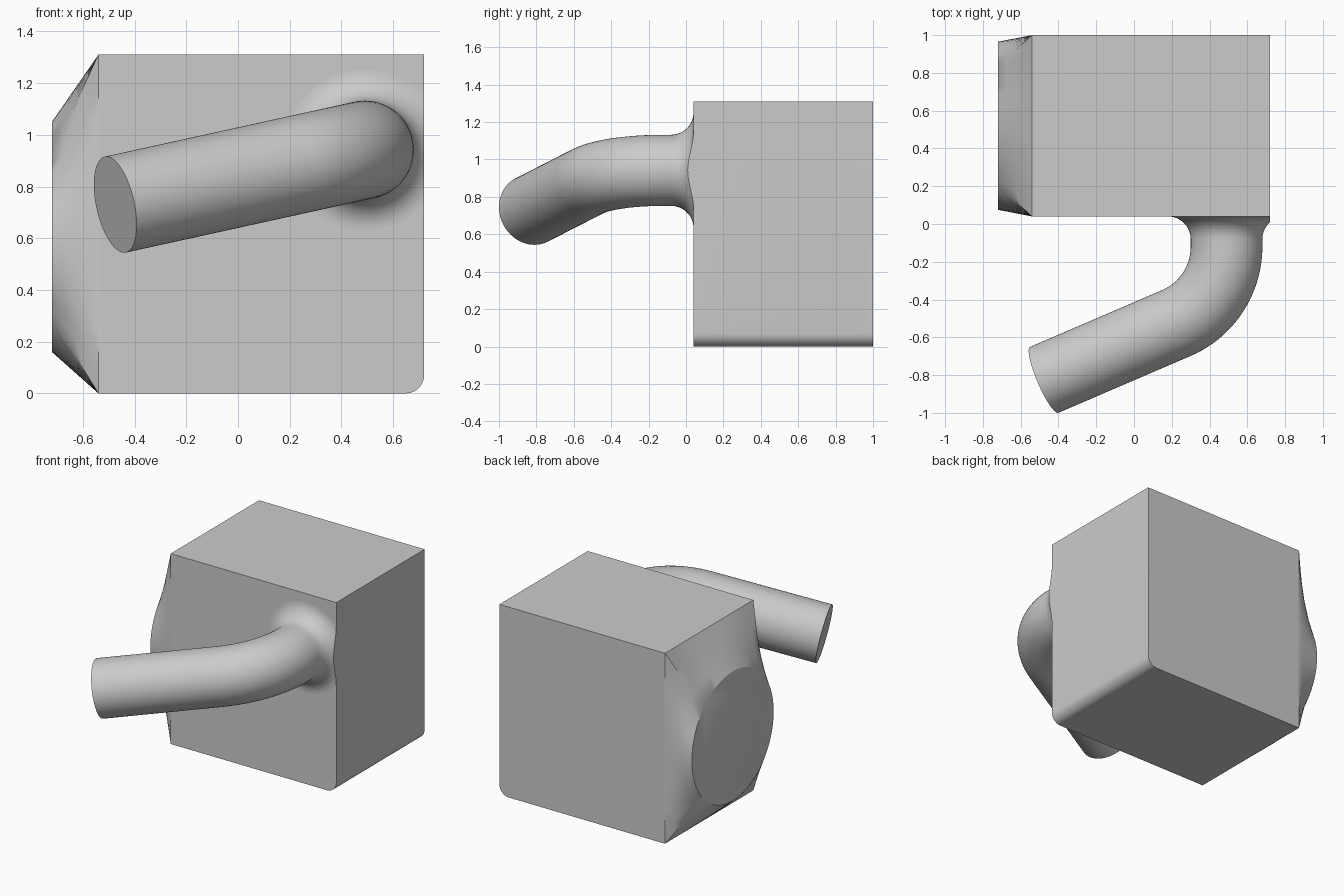
import bpy, bmesh, math
from mathutils import Vector

cube = bpy.data.objects.get("Cube")
if cube:
    bpy.data.objects.remove(cube, do_unlink=True)

grey = bpy.data.materials.new("plain grey")
grey.use_nodes = True
COLOR = (0.6, 0.6, 0.6, 1)
grey.diffuse_color = COLOR
grey.node_tree.nodes["Principled BSDF"].inputs["Base Color"].default_value = COLOR


def skin(bm, rings):
    """Bridge equal-length rings of points and return the vertex loops."""
    loops = [[bm.verts.new(p) for p in ring] for ring in rings]
    n = len(loops[0])
    for a, b in zip(loops, loops[1:]):
        for i in range(n):
            j = (i + 1) % n
            bm.faces.new((a[i], a[j], b[j], b[i]))
    return loops


def finish(bm, name):
    bmesh.ops.recalc_face_normals(bm, faces=bm.faces[:])
    mesh = bpy.data.meshes.new(name)
    bm.to_mesh(mesh)
    bm.free()
    obj = bpy.data.objects.new(name, mesh)
    bpy.context.collection.objects.link(obj)
    mesh.materials.append(grey)
    bpy.ops.object.select_all(action='DESELECT')
    obj.select_set(True)
    bpy.context.view_layer.objects.active = obj
    bpy.ops.object.shade_smooth_by_angle(angle=math.radians(30))
    return obj


# Block dimensions
LEFT, RIGHT, FRONT, BACK, TOP = -0.54, 0.72, 0.04, 1.0, 1.31
ROUND = 0.07
SIDE = 16


def rect_ring(x, bottom=0.0):
    corners = [Vector((x, FRONT, bottom)), Vector((x, BACK, bottom)),
               Vector((x, BACK, TOP)), Vector((x, FRONT, TOP))]
    return [corners[k].lerp(corners[(k + 1) % 4], i / SIDE)
            for k in range(4) for i in range(SIDE)]


def circle_ring(x, y, z, r):
    angles = [math.radians(-135) + math.tau * i / (4 * SIDE) for i in range(4 * SIDE)]
    return [Vector((x, y + r * math.cos(a), z + r * math.sin(a))) for a in angles]


# Block: round port lofted to a rectangle, then a box with one rounded lower edge
port = circle_ring(-0.72, 0.52, 0.605, 0.445)
mouth = rect_ring(LEFT)
rings = [[p.lerp(q, t / 4) for p, q in zip(port, mouth)] for t in range(5)]
rings.append(rect_ring(LEFT + 0.01))
for i in range(9):
    a = math.pi / 2 * i / 8
    rings.append(rect_ring(RIGHT - ROUND + ROUND * math.sin(a), ROUND * (1 - math.cos(a))))
bm = bmesh.new()
loops = skin(bm, rings)
bm.faces.new(loops[0])
bm.faces.new(loops[-1])
finish(bm, "housing_block")

# Pipe: filleted root, circular bend and straight run
R_PIPE, R_FILLET, R_BEND = 0.19, 0.12, 0.44
end = Vector((-0.475, -0.825, 0.73))
out = Vector((0, -1, 0))
run = Vector((-1, -0.43, -0.22)).normalized()
corner = Vector((0.49, -0.41, 0.942))
turn = out.angle(run)
bend_start = corner - out * R_BEND * math.tan(turn / 2)
inward = (run - out * run.dot(out)).normalized()
axis_side = out.cross(inward).normalized()

stations = []          # centre, direction, radius
for i in range(13):
    a = math.pi / 2 * i / 12
    y = FRONT - R_FILLET * (1 - math.cos(a))
    stations.append((Vector((corner.x, y, corner.z)), out,
                     R_PIPE + R_FILLET * (1 - math.sin(a))))
for i in range(25):
    a = turn * i / 24
    centre = bend_start + R_BEND * (out * math.sin(a) + inward * (1 - math.cos(a)))
    stations.append((centre, out * math.cos(a) + inward * math.sin(a), R_PIPE))
stations.append((end, run, R_PIPE))

rings = []
for centre, direction, r in stations:
    across = axis_side.cross(direction)
    rings.append([centre + r * (across * math.cos(t) + axis_side * math.sin(t))
                  for t in (math.tau * i / 64 for i in range(64))])
bm = bmesh.new()
loops = skin(bm, rings)
bm.faces.new(loops[-1])
bm.faces.new(loops[0])

# Trim the fillet flush with the block's side
cut = bmesh.ops.bisect_plane(bm, geom=bm.verts[:] + bm.edges[:] + bm.faces[:],
                             plane_co=(RIGHT, 0, 0), plane_no=(1, 0, 0), clear_outer=True)
bmesh.ops.holes_fill(bm, edges=[e for e in bm.edges if e.is_boundary], sides=0)
finish(bm, "bent_pipe")
